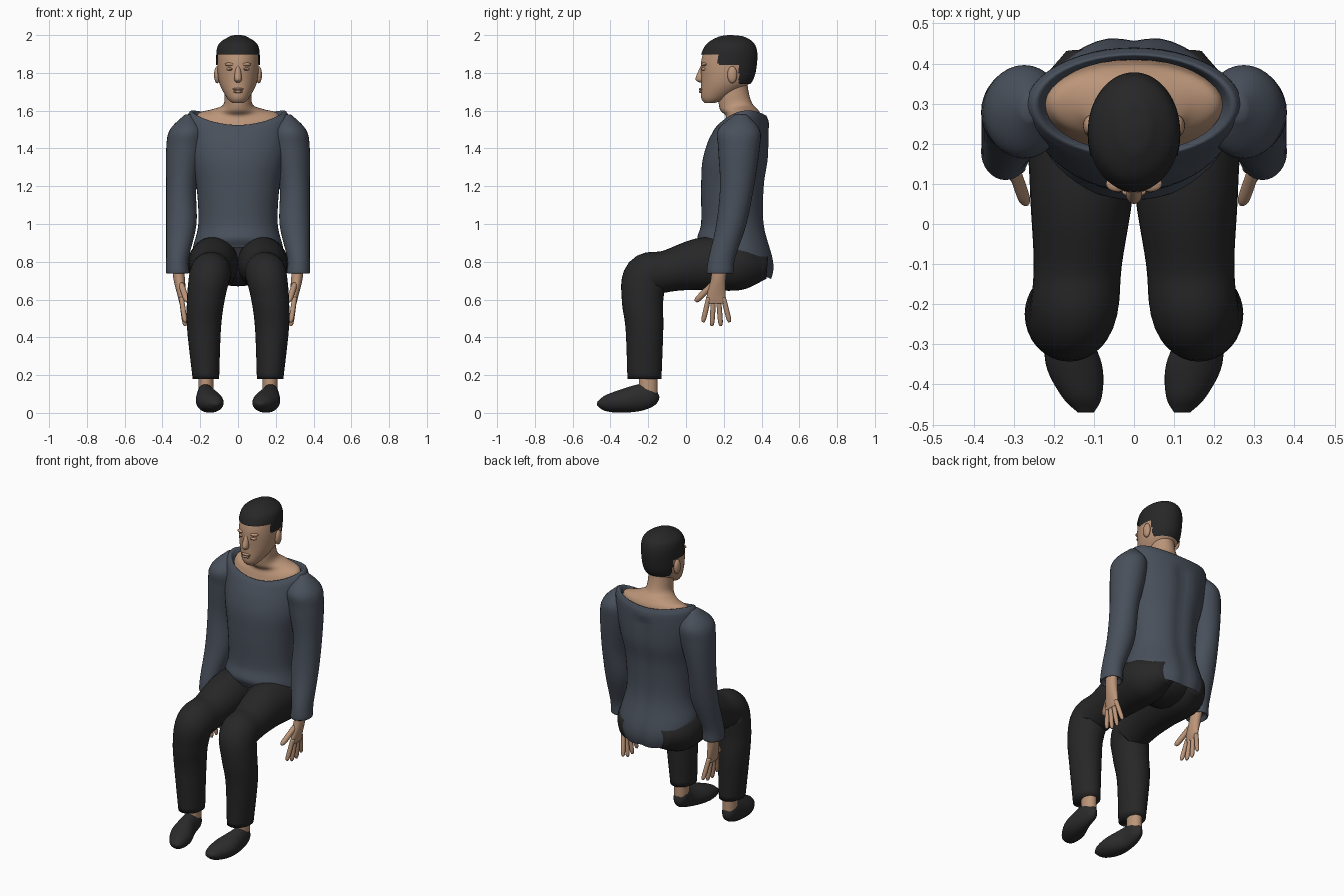
import bpy, bmesh
from math import sin, cos, pi
from mathutils import Vector

cube = bpy.data.objects.get("Cube")
if cube:
    bpy.data.objects.remove(cube)


def material(name, *rgb):
    mat = bpy.data.materials.new(name)
    mat.use_nodes = True
    colour = (*rgb, 1)
    mat.diffuse_color = colour
    mat.node_tree.nodes["Principled BSDF"].inputs["Base Color"].default_value = colour
    return mat


SKIN = material("warm skin", .5, .3, .19)
HAIR = material("black hair", .02, .02, .02)
SHIRT = material("slate shirt", .066, .08, .105)
TROUSERS = material("charcoal trousers", .02, .02, .02)
SHOES = material("dark shoes", .024, .024, .025)
EYES = material("dark line", .09, .055, .04)
ACROSS, UP = Vector((1, 0, 0)), Vector((0, 0, 1))


def finish(name, bm, mat, mirror):
    bmesh.ops.recalc_face_normals(bm, faces=bm.faces)
    mesh = bpy.data.meshes.new(name)
    bm.to_mesh(mesh)
    bm.free()
    mesh.materials.append(mat)
    mesh.shade_smooth()
    obj = bpy.data.objects.new(name, mesh)
    bpy.context.collection.objects.link(obj)
    if mirror:
        obj.modifiers.new("Mirror", 'MIRROR')


def spline(rings, steps):
    """Interpolate ring parameters smoothly."""
    padded = [rings[0], *rings, rings[-1]]
    smooth = []
    for before, start, end, after in zip(padded, padded[1:], padded[2:], padded[3:]):
        for step in range(steps):
            t = step / steps
            ease = t * t * (3 - 2 * t)
            leave, arrive = t * (1 - t) ** 2 / 2, t * t * (t - 1) / 2
            smooth.append([b + (c - b) * ease + (c - a) * leave + (d - b) * arrive
                           for a, b, c, d in zip(before, start, end, after)])
    return smooth + [rings[-1]]


def loft(name, mat, rings, mirror=True, level=False, sides=32, steps=6,
         caps=True, move=None, keep=None):
    """Skin over ellipses (x, y, z, half width, half depth), level or across the path."""
    bm = bmesh.new()
    rows = spline(rings, steps)
    centres = [Vector(row[:3]) for row in rows]
    loops = []
    for i, (*_, width, depth) in enumerate(rows):
        ahead = centres[min(i + 1, len(rows) - 1)] - centres[max(i - 1, 0)]
        side = (UP if level else ahead).cross(ACROSS).normalized()
        loop = []
        for k in range(sides):
            angle = 2 * pi * k / sides
            point = centres[i] + ACROSS * width * cos(angle) + side * depth * sin(angle)
            loop.append(bm.verts.new(move(point) if move else point))
        loops.append(loop)
    for low, high in zip(loops, loops[1:]):
        for k in range(sides):
            bm.faces.new((low[k - 1], low[k], high[k], high[k - 1]))
    if caps:
        bm.faces.new(loops[0])
        bm.faces.new(loops[-1])
    if keep:
        lost = [face for face in bm.faces if not keep(face.calc_center_median())]
        bmesh.ops.delete(bm, geom=lost, context='FACES')
    finish(name, bm, mat, mirror)


def upright(name, mat, profile, **options):
    """Central part from a profile of (height, front, back, half width)."""
    rings = [(0, (front + back) / 2, height, width, (back - front) / 2)
             for height, front, back, width in profile]
    loft(name, mat, rings, mirror=False, level=True, **options)


def blob(name, mat, centre, size, mirror=False):
    bm = bmesh.new()
    bmesh.ops.create_uvsphere(bm, u_segments=24, v_segments=12, radius=1)
    bmesh.ops.scale(bm, vec=size, verts=bm.verts)
    bmesh.ops.translate(bm, vec=centre, verts=bm.verts)
    finish(name, bm, mat, mirror)


def clamp(value):
    return max(0, min(1, value))


# Shirt: neckline rises to the shoulders, hem drops behind, groove down the spine
def neckline(point):
    rise = clamp((point.z - 1.45) * 10)
    point.z += rise * (.2 * (point.y - .3) + .8 * point.x ** 2)
    return point


def drape(point):
    if point.y > .3 and point.z < 1.5:
        point.y -= .015 * clamp(1 - abs(point.x) / .07)
    point.z -= clamp((1 - point.z) * 5) * (point.y - .27) * .45
    return neckline(point)


upright("shirt_body", SHIRT, [
    (.79, .08, .46, .22), (.86, .06, .47, .24), (1, .08, .42, .21),
    (1.2, .08, .42, .22), (1.35, .09, .44, .25), (1.5, .14, .44, .27),
    (1.54, .16, .43, .26), (1.55, .17, .42, .24), (1.53, .18, .41, .22),
], sides=48, caps=False, move=drape)

# Sleeves, shoulder to cuff
loft("sleeves", SHIRT, [
    (.26, .29, 1.58, .02, .03), (.27, .28, 1.5, .09, .11),
    (.28, .28, 1.4, .1, .11), (.3, .27, 1.2, .08, .09), (.3, .24, 1, .08, .08),
    (.32, .19, .82, .06, .07), (.32, .18, .74, .06, .07), (.32, .18, .76, .04, .05),
], level=True)

# Trousers: seat and bent legs
blob("trouser_seat", TROUSERS, (0, .27, .8), (.22, .17, .13))
loft("trouser_legs", TROUSERS, [
    (.11, .43, .77, .06, .06), (.13, .3, .78, .13, .13), (.13, .1, .79, .13, .14),
    (.14, -.1, .75, .11, .11), (.15, -.21, .72, .11, .12), (.17, -.23, .6, .1, .11),
    (.18, -.22, .45, .09, .1), (.17, -.22, .18, .07, .09)])

# Ankles and shoes
loft("ankles", SKIN, [(.17, -.2, .1, .04, .05), (.17, -.2, .2, .04, .05)])
loft("shoes", SHOES, [
    (.17, -.15, .11, .01, .03), (.17, -.18, .1, .04, .06), (.17, -.25, .08, .05, .07),
    (.15, -.35, .06, .07, .06), (.13, -.43, .05, .05, .04), (.12, -.47, .05, .02, .01)])

# Hands: palm, fanned fingers, thumb
loft("palms", SKIN, [
    (.32, .18, .78, .03, .04), (.31, .17, .7, .03, .04),
    (.3, .16, .62, .02, .05), (.3, .16, .58, .01, .05)], level=True)


def digit(name, root, tip, radius):
    root, tip = Vector(root), Vector(tip)
    loft(name, SKIN, [(*root, radius, radius), (*root.lerp(tip, .8), radius, radius),
                      (*tip, radius / 2, radius / 2)], sides=12)


for i, name in enumerate(("index", "middle", "ring", "little")):
    digit(name + "_fingers", (.3, .12 + .026 * i, .61),
          (.28, .09 + .047 * i, .45 + .02 * abs(i - 1.5)), .013)
digit("thumbs", (.3, .14, .68), (.27, .05, .59), .016)

# Neck and bare shoulders
upright("neck_and_shoulders", SKIN, [
    (1.48, .18, .41, .24), (1.55, .2, .4, .21), (1.59, .21, .38, .14),
    (1.63, .18, .35, .08), (1.7, .17, .33, .07), (1.8, .17, .32, .07),
], move=neckline)

# Head, with a cropped hair shell trimmed along the hairline
head = [(1.64, .1, .15, .03), (1.67, .08, .23, .06), (1.75, .08, .34, .1),
        (1.86, .08, .37, .11), (1.94, .11, .36, .1), (1.98, .17, .31, .05),
        (1.99, .22, .25, .02)]
skull = Vector((0, .23, 1.8))


def swell(point):
    return skull + (point - skull) * 1.05


def above_hairline(point):
    if point.y < .17:
        return point.z > 1.9
    if point.y < .28:
        return point.z > 1.84
    return point.z > 1.74


upright("head", SKIN, head, sides=48)
upright("hair", HAIR, head, sides=96, steps=16, move=swell, keep=above_hairline)

# Face and ears
upright("nose", SKIN, [(1.84, .08, .1, .01), (1.77, .05, .1, .02), (1.75, .07, .1, .01)])
blob("upper_lip", SKIN, (0, .08, 1.714), (.03, .012, .007))
blob("lower_lip", SKIN, (0, .08, 1.7), (.025, .012, .007))
blob("mouth_line", EYES, (0, .08, 1.707), (.025, .01, .002))
blob("brows", SKIN, (.04, .1, 1.845), (.03, .02, .01), mirror=True)
blob("eyelids", SKIN, (.04, .1, 1.82), (.02, .02, .01), mirror=True)
blob("eye_slits", EYES, (.04, .1, 1.82), (.016, .022, .003), mirror=True)
blob("ears", SKIN, (.11, .245, 1.79), (.017, .026, .045), mirror=True)
